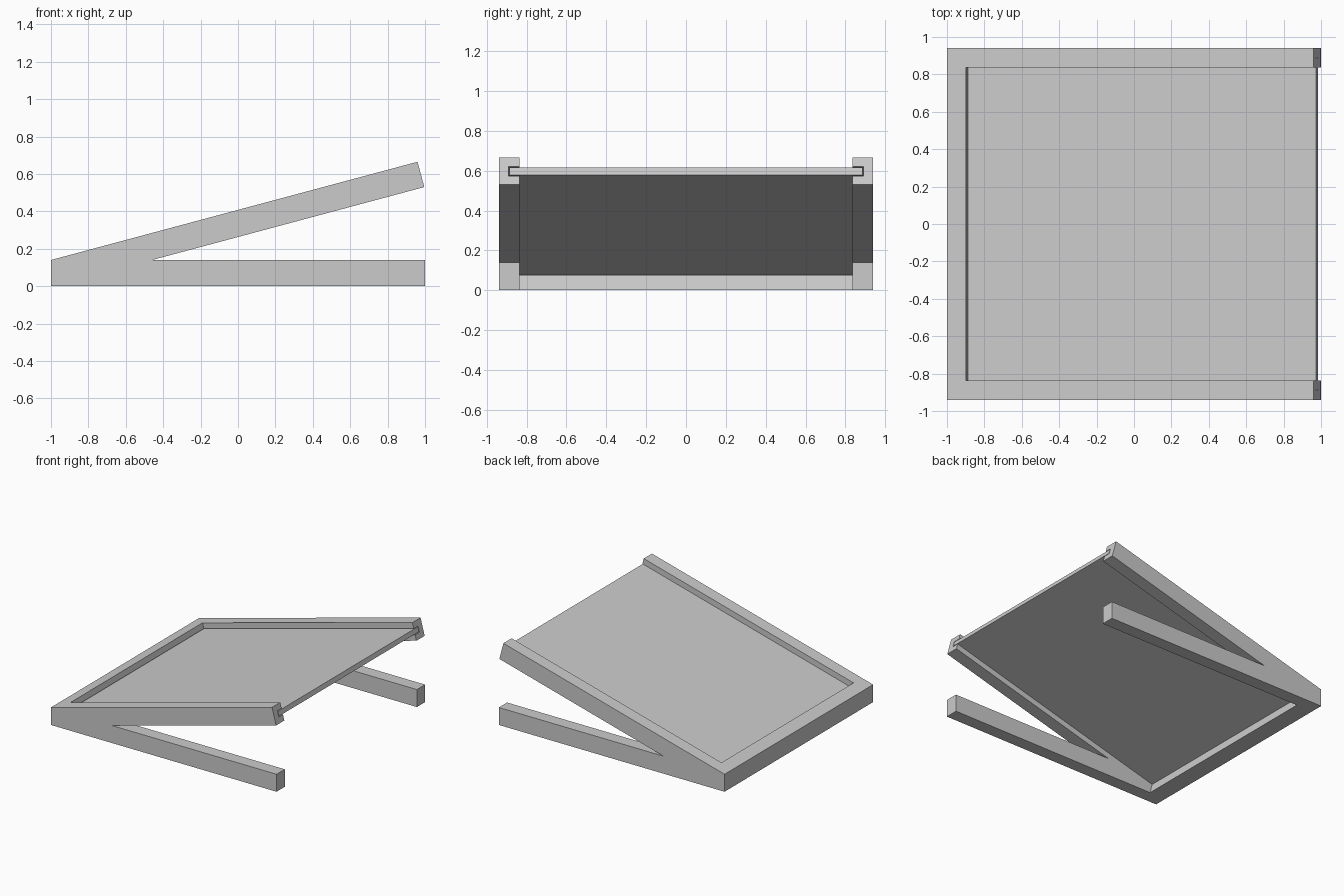
import bpy, bmesh, math
from mathutils import Matrix

if "Cube" in bpy.data.objects:
    bpy.data.objects.remove(bpy.data.objects["Cube"])

TILT = math.radians(15)
HALF = 0.94          # half width of the stand
BAR = 0.104          # width of rails and front beam
THICK = 0.14         # depth of the sloping rails
LENGTH = 2.029       # length of the slope
PANEL_T = 0.038
GAP = 0.005

grey = bpy.data.materials.new("light_grey")
grey.diffuse_color = (0.6, 0.6, 0.6, 1)
grey.use_nodes = True
grey.node_tree.nodes["Principled BSDF"].inputs["Base Color"].default_value = grey.diffuse_color

# Sloping frame: s runs up the slope, d is the height above its top face
SLOPE = Matrix.Translation((-1, 0, 0.14)) @ Matrix.Rotation(-TILT, 4, 'Y')


def finish(name, bm):
    bmesh.ops.recalc_face_normals(bm, faces=bm.faces)
    mesh = bpy.data.meshes.new(name)
    bm.to_mesh(mesh)
    bm.free()
    mesh.materials.append(grey)
    obj = bpy.data.objects.new(name, mesh)
    bpy.context.collection.objects.link(obj)
    return obj


def slope_box(name, s0, s1, half_y, d0, d1):
    bm = bmesh.new()
    bmesh.ops.create_cube(bm, size=1)
    size = Matrix.Diagonal((s1 - s0, 2 * half_y, d1 - d0, 1))
    place = Matrix.Translation(((s0 + s1) / 2, 0, (d0 + d1) / 2))
    bm.transform(SLOPE @ place @ size)
    return finish(name, bm)


def cut(target, cutter):
    mod = target.modifiers.new(cutter.name, 'BOOLEAN')
    mod.operation = 'DIFFERENCE'
    mod.solver = 'EXACT'
    mod.object = cutter
    cutter.hide_render = True
    cutter.hide_set(True)


# Frame: V-shaped side profile extruded over the full width
top = SLOPE @ Matrix.Translation((LENGTH, 0, 0)).to_translation()
low = SLOPE @ Matrix.Translation((LENGTH, 0, -THICK)).to_translation()
crotch_x = low.x - (low.z - 0.14) / math.tan(TILT)
profile = [(-1, 0), (1, 0), (1, 0.14), (crotch_x, 0.14),
           (low.x, low.z), (top.x, top.z), (-1, 0.14)]
bm = bmesh.new()
face = bm.faces.new([bm.verts.new((x, -HALF, z)) for x, z in profile])
side = bmesh.ops.extrude_face_region(bm, geom=[face])
bmesh.ops.translate(bm, vec=(0, 2 * HALF, 0),
                    verts=[v for v in side["geom"] if isinstance(v, bmesh.types.BMVert)])
frame = finish("stand_frame", bm)

# Opening between the rails, and the groove that holds the panel
cut(frame, slope_box("opening_cutter", BAR, 3, HALF - BAR, -1.2, 0.3))
mid = -THICK / 2
g = PANEL_T / 2 + GAP
cut(frame, slope_box("groove_cutter", 0.05, 3, 0.89, mid - g, mid + g))

# Sliding panel
slope_box("panel", 0.055, LENGTH, 0.885, mid - PANEL_T / 2, mid + PANEL_T / 2)
